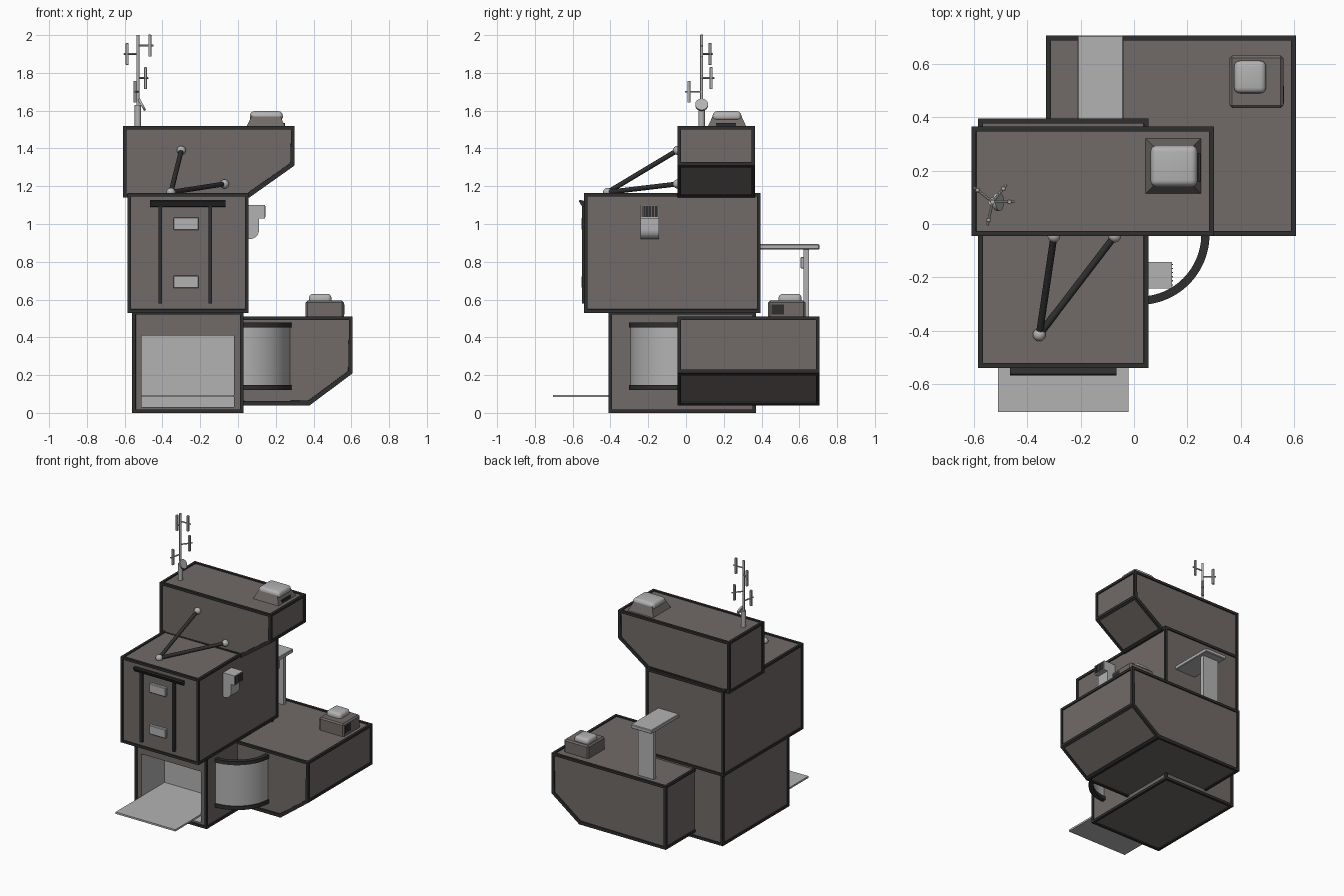
import bpy, bmesh, math
from mathutils import Vector

if "Cube" in bpy.data.objects:
    bpy.data.objects.remove(bpy.data.objects["Cube"])


def material(name, rgb):
    m = bpy.data.materials.new(name)
    m.diffuse_color = (*rgb, 1)
    m.use_nodes = True
    m.node_tree.nodes["Principled BSDF"].inputs["Base Color"].default_value = m.diffuse_color
    return m


WALL = material("wall_brown_grey", (0.165, 0.145, 0.135))
TRIM = material("dark_trim", (0.028, 0.028, 0.028))
LIGHT = material("light_grey", (0.45, 0.45, 0.45))


def finish(bm, name, mats, smooth=False):
    bmesh.ops.recalc_face_normals(bm, faces=bm.faces)
    me = bpy.data.meshes.new(name)
    bm.to_mesh(me)
    bm.free()
    for m in mats:
        me.materials.append(m)
    ob = bpy.data.objects.new(name, me)
    bpy.context.collection.objects.link(ob)
    if smooth:
        bpy.context.view_layer.objects.active = ob
        ob.select_set(True)
        bpy.ops.object.shade_smooth_by_angle(angle=math.radians(35))
        ob.select_set(False)
    return ob


def prism_bm(pts, a, b, plane="XZ"):
    """Extrude a 2D profile from a to b along the remaining axis."""
    put = {"XZ": lambda u, v, w: (u, w, v), "XY": lambda u, v, w: (u, v, w),
           "YZ": lambda u, v, w: (w, u, v)}[plane]
    bm = bmesh.new()
    f = bm.faces.new([bm.verts.new(put(u, v, a)) for u, v in pts])
    g = bmesh.ops.extrude_face_region(bm, geom=[f])
    move = Vector(put(0, 0, b - a))
    bmesh.ops.translate(bm, verts=[v for v in g["geom"] if isinstance(v, bmesh.types.BMVert)], vec=move)
    bmesh.ops.recalc_face_normals(bm, faces=bm.faces)
    return bm


def prism(name, pts, a, b, mat, plane="XZ", smooth=False):
    return finish(prism_bm(pts, a, b, plane), name, [mat], smooth)


def box(name, x, y, z, mat, bevel=0, segs=1, taper=0):
    bm = prism_bm([(x[0], y[0]), (x[1], y[0]), (x[1], y[1]), (x[0], y[1])], z[0], z[1], "XY")
    cx, cy = sum(x) / 2, sum(y) / 2
    for v in bm.verts:
        if taper and v.co.z > sum(z) / 2:
            v.co.x -= math.copysign(taper, v.co.x - cx)
            v.co.y -= math.copysign(taper, v.co.y - cy)
    if bevel:
        bmesh.ops.bevel(bm, geom=bm.edges[:], offset=bevel, segments=segs, profile=0.5, affect="EDGES")
    return finish(bm, name, [mat], segs > 1)


def framed_block(name, pts, y0, y1):
    """Block whose edges are dark beams around slightly sunken wall panels."""
    bm = prism_bm(pts, y0, y1)
    panels = bm.faces[:]
    for f in panels:
        f.material_index = 1
    bmesh.ops.inset_individual(bm, faces=panels, thickness=0.026, depth=0)
    bmesh.ops.inset_individual(bm, faces=panels, thickness=0.0005, depth=-0.008)
    for f in panels:
        f.material_index = 0
    return finish(bm, name, [WALL, TRIM])


def rect(x0, x1, z0, z1):
    return [(x0, z0), (x1, z0), (x1, z1), (x0, z1)]


def rod(name, p, q, r, mat, sides=12):
    p, q = Vector(p), Vector(q)
    bm = bmesh.new()
    bmesh.ops.create_cone(bm, cap_ends=True, segments=sides, radius1=r, radius2=r, depth=(q - p).length)
    bm.transform((q - p).to_track_quat("Z", "Y").to_matrix().to_4x4())
    bmesh.ops.translate(bm, verts=bm.verts, vec=(p + q) / 2)
    return finish(bm, name, [mat], True)


def ball(name, c, r):
    bm = bmesh.new()
    bmesh.ops.create_uvsphere(bm, u_segments=20, v_segments=12, radius=r)
    bmesh.ops.translate(bm, verts=bm.verts, vec=c)
    return finish(bm, name, [LIGHT], True)


# Four stacked room blocks
lower = framed_block("lower_block", rect(-0.56, 0.03, 0.0, 0.54), -0.41, 0.37)
framed_block("middle_block", rect(-0.585, 0.055, 0.53, 1.165), -0.54, 0.395)
framed_block("upper_block", [(-0.61, 1.14), (0.06, 1.14), (0.30, 1.31), (0.30, 1.52), (-0.61, 1.52)], -0.045, 0.365)
framed_block("side_block", [(-0.33, 0.04), (0.38, 0.04), (0.607, 0.21), (0.607, 0.51), (-0.33, 0.51)], -0.045, 0.707)

# Entrance alcove cut into the lower block, with its floor plate
cutter = box("alcove_cutter", (-0.51, -0.02), (-0.6, -0.13), (0.032, 0.41), LIGHT)
cutter.hide_render = True
cutter.hide_set(True)
mod = lower.modifiers.new("alcove", "BOOLEAN")
mod.operation, mod.object, mod.solver = "DIFFERENCE", cutter, "EXACT"
mod.material_mode = "TRANSFER"
bpy.context.view_layer.objects.active = lower
bpy.ops.object.modifier_apply(modifier="alcove")
bpy.data.objects.remove(cutter)
box("entrance_ramp", (-0.51, -0.02), (-0.705, -0.13), (0.083, 0.096), LIGHT)


# Curved corner window with rails
def arc_band(name, r0, r1, z0, z1, mat):
    ang = [-math.pi / 2 + math.pi / 2 * i / 24 for i in range(25)]
    ring = [(r1, t) for t in ang] + [(r0, t) for t in reversed(ang)]
    prism(name, [(0.02 + r * math.cos(t), -0.04 + r * math.sin(t)) for r, t in ring], z0, z1, mat, "XY", True)


arc_band("curved_window", 0.245, 0.255, 0.135, 0.465, LIGHT)
for n, z in (("lower", 0.12), ("upper", 0.452)):
    arc_band(n + "_window_rail", 0.232, 0.263, z, z + 0.027, TRIM)

# Front shutter: awning bar, rails, two small windows
prism("shutter_awning", [(-0.53, 1.09), (-0.55, 1.092), (-0.568, 1.122), (-0.562, 1.128), (-0.53, 1.12)],
      -0.465, -0.065, TRIM, "YZ")
for i, x in enumerate((-0.411, -0.146)):
    box(f"shutter_rail_{i}", (x - 0.009, x + 0.009), (-0.551, -0.525), (0.58, 1.10), TRIM)
for i, z in enumerate((0.66, 0.968)):
    box(f"shutter_window_{i}", (-0.342, -0.208), (-0.552, -0.525), (z, z + 0.067), LIGHT, 0.004)

# Side vent hood with grille
curve = [(0.062 + 0.05 * math.cos(t), 0.97 + 0.05 * math.sin(t)) for t in [-math.pi / 2 * i / 8 for i in range(9)]]
prism("vent_hood", [(0.04, 0.92), (0.04, 1.10), (0.142, 1.10), (0.142, 1.03), (0.112, 1.03)] + curve,
      -0.242, -0.142, LIGHT)
box("vent_opening", (0.13, 0.143), (-0.236, -0.148), (1.036, 1.094), TRIM)
for i in range(6):
    y = -0.23 + i * 0.0152
    box(f"vent_bar_{i}", (0.14, 0.146), (y, y + 0.004), (1.036, 1.094), WALL)

# Brace rods with ball joints
foot = (-0.355, -0.415, 1.168)
ball("brace_joint_foot", foot, 0.024)
for i, top in enumerate(((-0.30, -0.045, 1.39), (-0.072, -0.045, 1.212))):
    ball(f"brace_joint_{i}", top, 0.024)
    rod(f"brace_rod_{i}", foot, top, 0.013, TRIM)

# Roof skylight and side roof unit
box("skylight_base", (0.043, 0.252), (0.113, 0.322), (1.51, 1.575), WALL, taper=0.03)
box("skylight_dome", (0.06, 0.24), (0.138, 0.296), (1.55, 1.597), LIGHT, 0.02, 4, taper=0.006)
box("skylight_slot", (0.15, 0.25), (0.16, 0.265), (1.51, 1.535), TRIM)
box("roof_unit", (0.358, 0.56), (0.435, 0.632), (0.49, 0.595), WALL, 0.01)
box("roof_unit_dome", (0.375, 0.495), (0.49, 0.612), (0.57, 0.63), LIGHT, 0.022, 4)
box("roof_unit_vent", (0.54, 0.563), (0.452, 0.518), (0.522, 0.575), TRIM)

# Rear canopy over a standing panel
box("canopy_slab", (-0.212, -0.04), (0.38, 0.706), (0.865, 0.893), LIGHT, 0.004)
box("canopy_panel", (-0.19, -0.063), (0.622, 0.65), (0.49, 0.87), LIGHT)
box("canopy_panel_box", (-0.155, -0.095), (0.606, 0.63), (0.765, 0.825), LIGHT, 0.003)

# Antenna mast with dish and four aerial panels
mx, my = -0.53, 0.083
rod("antenna_base", (mx, my, 1.50), (mx, my, 1.63), 0.017, LIGHT)
rod("antenna_mast", (mx, my, 1.62), (mx, my, 2.0), 0.008, LIGHT)
rod("antenna_dish", (mx + 0.016, my, 1.628), (mx + 0.027, my, 1.634), 0.034, LIGHT, 24)
for i, (x, y, z) in enumerate(((-0.587, 0.127, 1.90), (-0.49, 0.133, 1.772), (-0.467, 0.083, 1.944), (-0.545, 0.015, 1.70))):
    out = Vector((x - mx, y - my, 0)).normalized() * 0.02
    rod(f"aerial_arm_{i}", (mx, my, z), Vector((x, y, z)) + out, 0.005, LIGHT, 8)
    box(f"aerial_panel_{i}", (x - 0.008, x + 0.008), (y - 0.008, y + 0.008), (z - 0.058, z + 0.058), LIGHT, 0.002)
